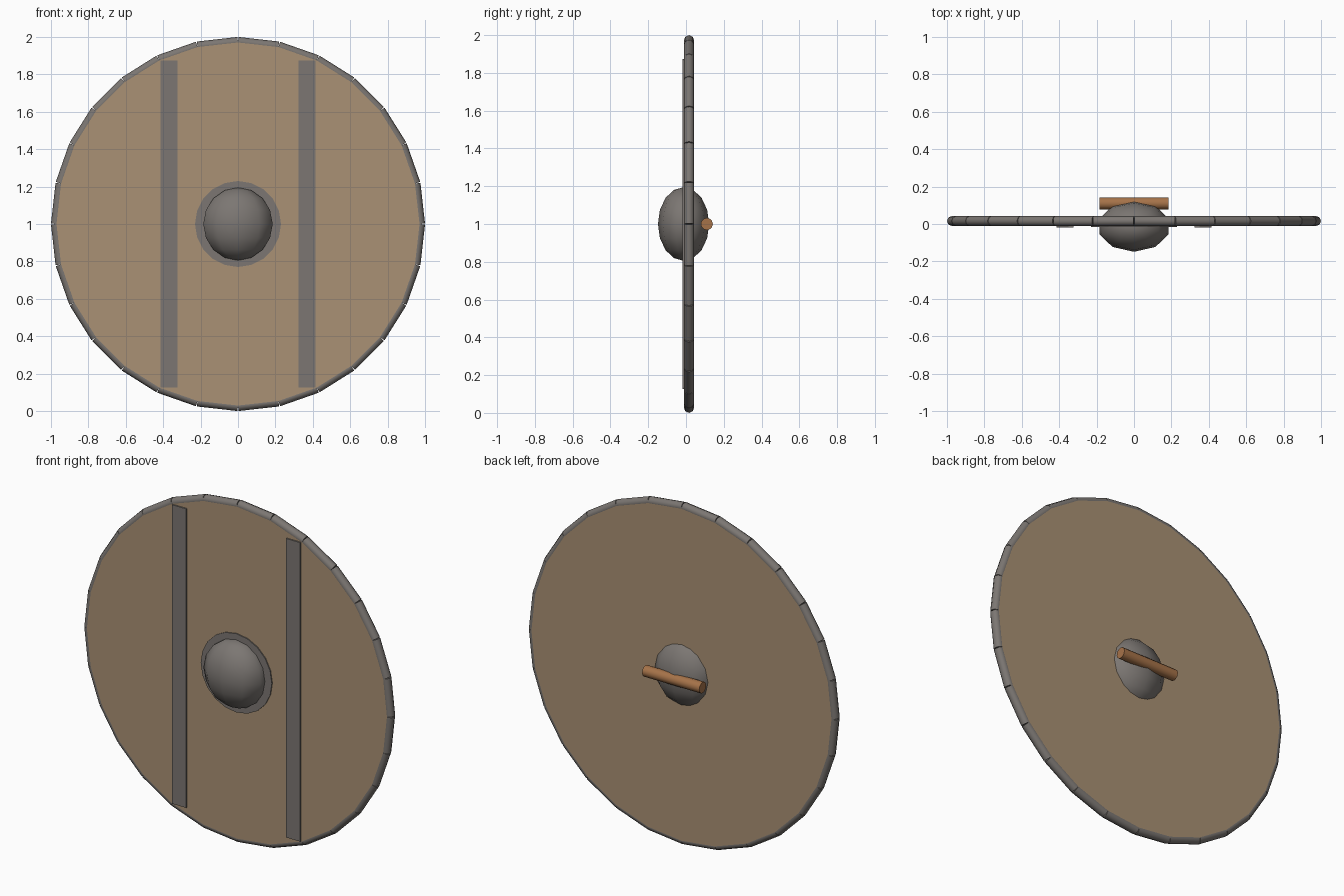
import bpy
import math
from mathutils import Matrix

if "Cube" in bpy.data.objects:
    bpy.data.objects.remove(bpy.data.objects["Cube"])

CENTRE_Z = 1.0
SIDES = 28          # straight edges around the shield
RIM_PATH = 0.973    # radius of the rim's centre line
FACE_Y, BACK_Y = -0.010, 0.042


def material(name, rgb):
    m = bpy.data.materials.new(name)
    m.diffuse_color = (*rgb, 1.0)
    m.use_nodes = True
    m.node_tree.nodes["Principled BSDF"].inputs["Base Color"].default_value = m.diffuse_color
    return m


WOOD = material("tan wood", (0.40, 0.285, 0.176))
IRON = material("grey iron", (0.200, 0.183, 0.170))
GRIP = material("brown grip wood", (0.38, 0.17, 0.066))


def finish(name, mat, smooth=None):
    """Name and colour the active object, bake its transform, smooth it."""
    ob = bpy.context.object
    ob.name = name
    ob.data.materials.append(mat)
    bpy.ops.object.transform_apply(location=True, rotation=True, scale=True)
    if smooth:
        bpy.ops.object.shade_smooth_by_angle(angle=math.radians(smooth))
    return ob


def disc(name, mat, radius, sides, y0, y1):
    """Flat disc facing the front, with a corner on the x axis."""
    bpy.ops.mesh.primitive_cylinder_add(
        vertices=sides, radius=radius, depth=y1 - y0,
        location=(0, (y0 + y1) / 2, CENTRE_Z), rotation=(math.pi / 2, 0, 0))
    return finish(name, mat)


# Wooden board
disc("board", WOOD, RIM_PATH, SIDES, FACE_Y, BACK_Y)

# Iron rim: one straight round bar per edge of the board
step = 2 * math.pi / SIDES
apothem = RIM_PATH * math.cos(step / 2)
chord = 2 * RIM_PATH * math.sin(step / 2)
bpy.ops.mesh.primitive_cylinder_add(vertices=8, radius=0.027, depth=chord)
first = finish("rim_bar", IRON, 60)
source = first.data
for i in range(SIDES):
    bar = first if i == 0 else bpy.data.objects.new(f"rim_bar_{i}", source)
    if i:
        bpy.context.collection.objects.link(bar)
    bar.matrix_world = (Matrix.Translation((0, (FACE_Y + BACK_Y) / 2, CENTRE_Z))
                        @ Matrix.Rotation((i + 0.5) * step, 4, 'Y')
                        @ Matrix.Translation((apothem, 0, 0)))

# Vertical iron bands on the face
for side, label in ((-1, "left"), (1, "right")):
    bpy.ops.mesh.primitive_cube_add(size=1, location=(side * 0.369, -0.012, CENTRE_Z))
    bpy.context.object.scale = (0.092, 0.012, 1.748)
    finish(f"{label}_band", IRON)

# Central boss, passing through the board, and its flange
bpy.ops.mesh.primitive_uv_sphere_add(segments=10, ring_count=8, radius=1,
                                     location=(0, -0.013, CENTRE_Z))
bpy.context.object.scale = (0.195, 0.1355, 0.195)
finish("boss", IRON, 60)
disc("boss_flange", IRON, 0.23, 20, -0.016, 0.0)

# Hand grip across the back
bpy.ops.mesh.primitive_cylinder_add(vertices=12, radius=0.032, depth=0.37,
                                    location=(0, 0.11, CENTRE_Z),
                                    rotation=(0, math.pi / 2, 0))
finish("hand_grip", GRIP, 60)
